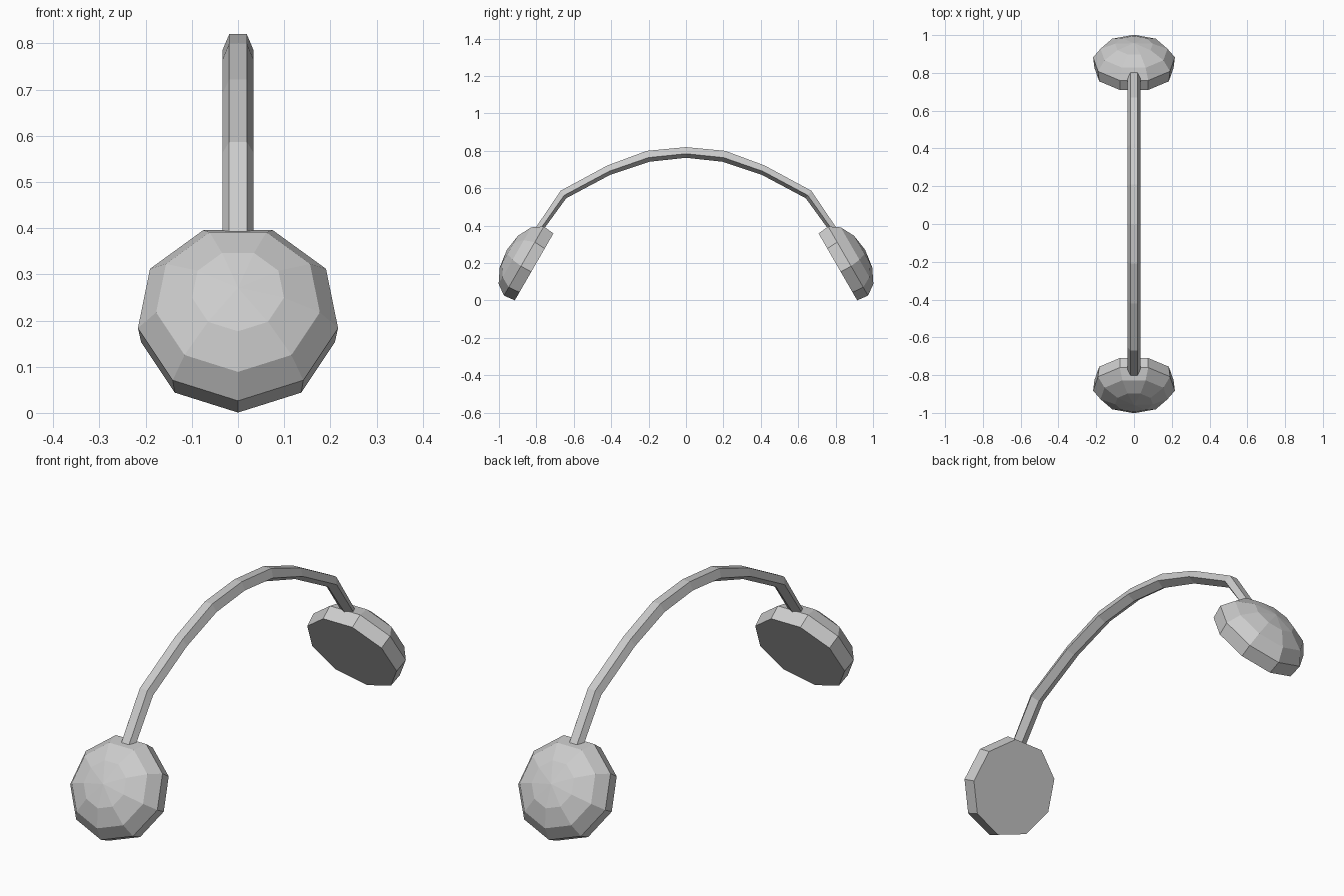
import bpy, bmesh, math
from mathutils import Vector

if "Cube" in bpy.data.objects:
    bpy.data.objects.remove(bpy.data.objects["Cube"])

SIDES = 9
TILT = math.radians(30)
OUT = Vector((0, math.cos(TILT), math.sin(TILT)))    # cup axis, pointing outward
UP = Vector((0, -math.sin(TILT), math.cos(TILT)))    # up along the flat inner face
CENTRE_V = -0.244


def finish(bm, name):
    bmesh.ops.recalc_face_normals(bm, faces=bm.faces)
    me = bpy.data.meshes.new(name)
    bm.to_mesh(me)
    bm.free()
    ob = bpy.data.objects.new(name, me)
    bpy.context.collection.objects.link(ob)
    return ob


def bridge(bm, a, b):
    n = len(a)
    for i in range(n):
        j = (i + 1) % n
        bm.faces.new((a[i], a[j], b[j], b[i]))


# Ear cups: nine-sided domes with a flat inner face, tilted 30 degrees
def ear_cup(name, side):
    bm = bmesh.new()

    def point(x, u, v):
        p = OUT * u + UP * v
        return bm.verts.new((x, p.y * side, p.z))

    rings = []
    for u, r in ((0.793, 0.213), (0.856, 0.220), (0.912, 0.180), (0.951, 0.101)):
        angles = [2 * math.pi * i / SIDES for i in range(SIDES)]
        rings.append([point(r * math.sin(t), u, CENTRE_V - r * math.cos(t)) for t in angles])
    bm.faces.new(rings[0])
    for a, b in zip(rings, rings[1:]):
        bridge(bm, a, b)
    apex = point(0, 0.965, CENTRE_V)
    last = rings[-1]
    for i in range(SIDES):
        bm.faces.new((last[i], last[(i + 1) % SIDES], apex))
    return finish(bm, name)


ear_cup("ear_cup_front", -1)
ear_cup("ear_cup_back", 1)

# Headband: five-sided section swept along the arch (outer y, z, inner y, z)
half = [(0, 0.82, 0, 0.763), (0.21, 0.80, 0.195, 0.742), (0.42, 0.722, 0.405, 0.672),
        (0.67, 0.587, 0.64, 0.547), (0.82, 0.365, 0.78, 0.355)]
path = [(-a, b, -c, d) for a, b, c, d in reversed(half[1:])] + half
section = [(-0.019, 0), (0.019, 0), (0.034, 0.62), (0, 1), (-0.034, 0.62)]

bm = bmesh.new()
loops = []
for oy, oz, iy, iz in path:
    loops.append([bm.verts.new((x, oy + (iy - oy) * t, oz + (iz - oz) * t)) for x, t in section])
for a, b in zip(loops, loops[1:]):
    bridge(bm, a, b)
bm.faces.new(loops[0])
bm.faces.new(loops[-1])
finish(bm, "headband")
